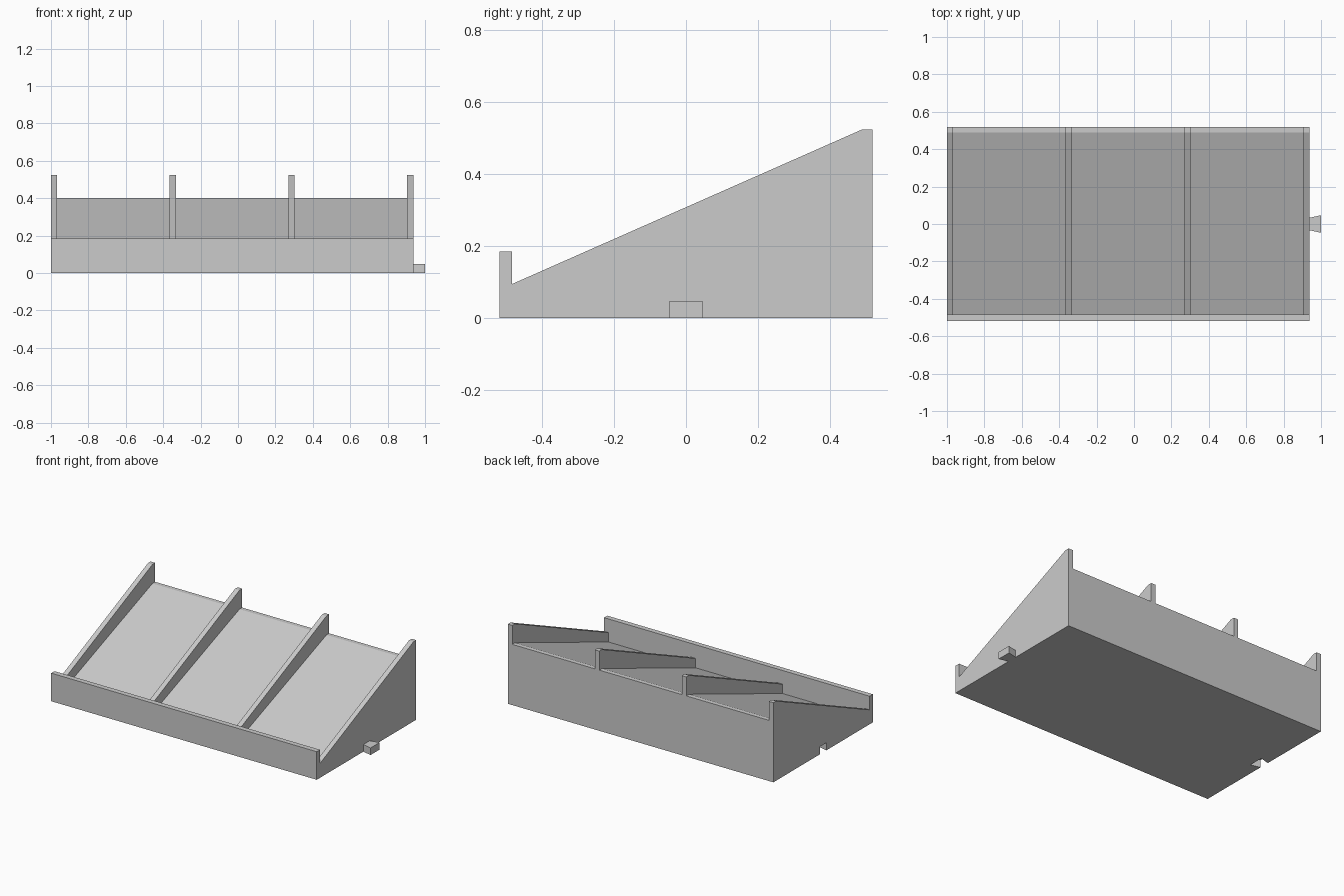
import bpy, bmesh

cube = bpy.data.objects.get("Cube")
if cube:
    bpy.data.objects.remove(cube, do_unlink=True)

grey = bpy.data.materials.new("plain grey")
grey.use_nodes = True
grey.diffuse_color = (0.6, 0.6, 0.6, 1)
grey.node_tree.nodes["Principled BSDF"].inputs["Base Color"].default_value = (0.6, 0.6, 0.6, 1)


def prism(name, points, step):
    """Extrude a flat polygon of 3D points along step."""
    bm = bmesh.new()
    face = bm.faces.new([bm.verts.new(p) for p in points])
    moved = bmesh.ops.extrude_face_region(bm, geom=[face])["geom"]
    bmesh.ops.translate(bm, vec=step, verts=[v for v in moved if isinstance(v, bmesh.types.BMVert)])
    bmesh.ops.recalc_face_normals(bm, faces=bm.faces)
    mesh = bpy.data.meshes.new(name)
    bm.to_mesh(mesh)
    bm.free()
    mesh.materials.append(grey)
    obj = bpy.data.objects.new(name, mesh)
    bpy.context.collection.objects.link(obj)
    return obj


def side_prism(name, profile, x0, x1):
    return prism(name, [(x0, y, z) for y, z in profile], (x1 - x0, 0, 0))


def dovetail(name, x0, x1, half0, half1, z0, z1):
    """Wedge key, half0 wide at x0 and half1 wide at x1."""
    base = [(x0, -half0, z0), (x1, -half1, z0), (x1, half1, z0), (x0, half0, z0)]
    return prism(name, base, (0, 0, z1 - z0))


def cut(target, cutter):
    cutter.hide_render = True
    mod = target.modifiers.new("cut", "BOOLEAN")
    mod.operation = "DIFFERENCE"
    mod.solver = "EXACT"
    mod.object = cutter
    bpy.context.view_layer.objects.active = target
    bpy.ops.object.modifier_apply(modifier=mod.name)
    bpy.data.objects.remove(cutter, do_unlink=True)


LEFT, RIGHT, FRONT, BACK = -1.0, 0.937, -0.518, 0.518
LIP, LEDGE, WALL = -0.484, 0.49, 0.033

# Sloped tray with a raised front lip
tray = side_prism("sloped_tray", [
    (FRONT, 0), (BACK, 0), (BACK, 0.525), (LEDGE, 0.525),
    (LIP, 0.095), (LIP, 0.185), (FRONT, 0.185)], LEFT, RIGHT)

# Three open bays, leaving four divider walls
bay_profile = [(LIP, WALL), (LEDGE, 0.40), (0.7, 0.40), (0.7, 0.8), (LIP, 0.8)]
pitch = (RIGHT - LEFT - WALL) / 3
for i in range(3):
    start = LEFT + i * pitch
    cut(tray, side_prism("bay_cutter", bay_profile, start + WALL, start + pitch))

# Dovetail slot on one end and matching key on the other
cut(tray, dovetail("slot_cutter", LEFT - 0.01, LEFT + 0.065, 0.031, 0.049, -0.05, 0.05))
dovetail("connector_key", RIGHT, 1.0, 0.033, 0.047, 0, 0.047)
